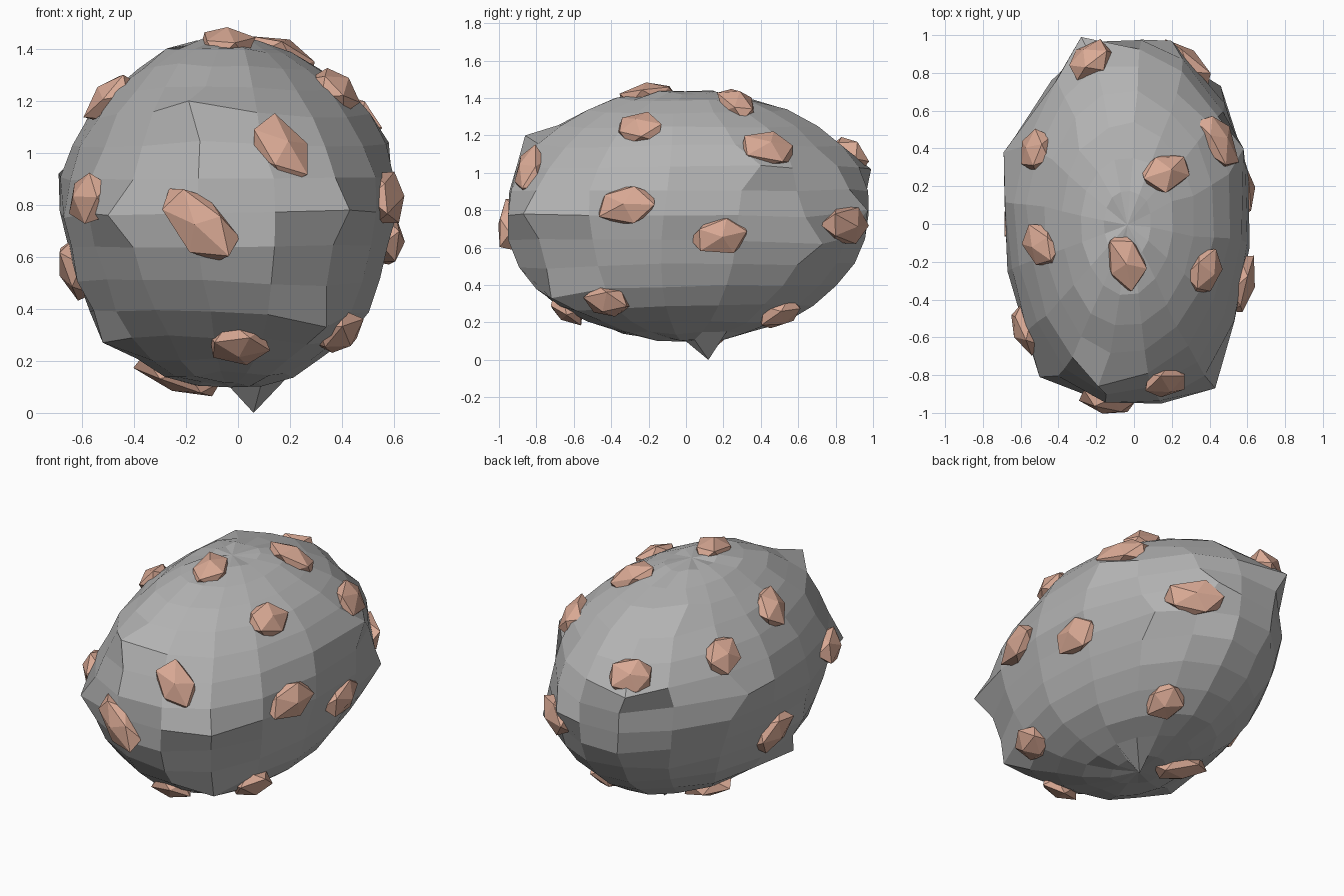
import bpy, bmesh, math, random
from mathutils import Vector, Matrix
from mathutils.bvhtree import BVHTree

if "Cube" in bpy.data.objects:
    bpy.data.objects.remove(bpy.data.objects["Cube"])

random.seed(4)
C = Vector((-0.03, 0, 0.77))      # boulder centre
R = Vector((0.635, 0.965, 0.67))  # boulder radii


def unit(p):
    d = Vector(p) - C
    return Vector((d.x / R.x, d.y / R.y, d.z / R.z)).normalized()


def finish(bm, name, mat):
    bmesh.ops.recalc_face_normals(bm, faces=bm.faces)
    me = bpy.data.meshes.new(name)
    bm.to_mesh(me)
    bm.free()
    ob = bpy.data.objects.new(name, me)
    bpy.context.collection.objects.link(ob)
    me.materials.append(mat)
    return ob


def material(name, colour):
    mat = bpy.data.materials.new(name)
    mat.diffuse_color = colour
    mat.use_nodes = True
    mat.node_tree.nodes["Principled BSDF"].inputs["Base Color"].default_value = mat.diffuse_color
    return mat


# Boulder: faceted, slightly uneven ellipsoid
bm = bmesh.new()
bmesh.ops.create_uvsphere(bm, u_segments=16, v_segments=16, radius=1)
bmesh.ops.rotate(bm, verts=bm.verts, cent=(0, 0, 0),
                 matrix=Matrix.Rotation(math.radians(14), 3, 'Z'))
dirs = {v: v.co.normalized() for v in bm.verts}
for v, d in dirs.items():
    v.co = C + Vector((d.x * R.x, d.y * R.y, d.z * R.z)) * random.uniform(0.98, 1.015)

# Jutting corners of the boulder, the surroundings partly follow
corners = [
    (0.06, 0.12, 0), (0.43, -0.87, 0.78), (-0.19, -0.86, 1.2), (-0.5, -0.81, 0.76),
    (-0.28, 0.99, 1.02), (0.2, 0.97, 0.8), (0.46, 0.73, 0.62), (0.34, -0.72, 0.33),
    (-0.52, -0.3, 0.27), (-0.29, 0.39, 1.37), (0, 0.54, 1.34), (0.2, 0.12, 1.39),
    (0.58, 0.4, 1.04), (-0.69, 0.38, 0.92), (-0.67, -0.25, 0.75),
]
used, shift = set(), {v: Vector() for v in bm.verts}
for p in corners:
    u = unit(p)
    near = max((w for w in bm.verts if w not in used), key=lambda w: dirs[w].dot(u))
    used.add(near)
    move = Vector(p) - near.co
    follow = 0.1 if p[2] == 0 else 0.5
    for v, d in dirs.items():
        f = follow * max(0, 1 - d.angle(dirs[near]) / 0.75)
        if (move * f).length > shift[v].length:
            shift[v] = move * f
    near.co = p
for v in bm.verts:
    if v not in used:
        v.co += shift[v]
surface = BVHTree.FromBMesh(bm)
finish(bm, "boulder", material("stone", (0.45, 0.45, 0.45, 1)))

# Ore nuggets: rough position, turn in degrees, half length
nuggets = [
    (0.17, -0.86, 1.02, -60, 0.15), (-0.15, -0.95, 0.73, -45, 0.18),
    (0, -0.63, 0.27, 0, 0.13), (0.39, -0.43, 0.3, 0, 0.13),
    (0.59, -0.33, 0.83, 0, 0.17), (0.62, 0.2, 0.66, 10, 0.16),
    (0.37, -0.25, 1.23, 0, 0.14), (0.43, 0.42, 1.12, 0, 0.17),
    (-0.04, -0.2, 1.41, -73, 0.16), (0.17, 0.27, 1.36, 77, 0.17),
    (-0.5, 0.37, 1.1, 45, 0.12), (-0.5, -0.12, 1.22, 50, 0.14),
    (-0.6, -0.6, 0.83, 0, 0.14), (-0.23, 0.83, 1.08, 0, 0.13),
    (0.27, 0.86, 0.72, 0, 0.18), (-0.62, 0.05, 0.55, 35, 0.14),
    (-0.24, 0.12, 0.12, 87, 0.18), (0.2, 0.52, 0.22, 60, 0.13),
]
copper = material("copper_ore", (0.70, 0.40, 0.30, 1))
for i, (x, y, z, turn, length) in enumerate(nuggets):
    u = unit((x, y, z))
    n = Vector((u.x / R.x, u.y / R.y, u.z / R.z)).normalized()
    hit = surface.ray_cast(C, (Vector((x, y, z)) - C).normalized())[0]
    pos = hit - n * 0.005
    east = Vector((0, 0, 1)).cross(n).normalized()
    t = Matrix.Rotation(math.radians(turn), 3, n) @ east
    basis = Matrix((t, n.cross(t), n)).transposed()
    bm = bmesh.new()
    bmesh.ops.create_icosphere(bm, subdivisions=1, radius=1)
    for v in bm.verts:
        q = v.co * random.uniform(0.88, 1.16)
        v.co = pos + basis @ Vector((q.x * length, q.y * 0.108, q.z * 0.07))
    finish(bm, f"ore_nugget_{i + 1:02d}", copper)
